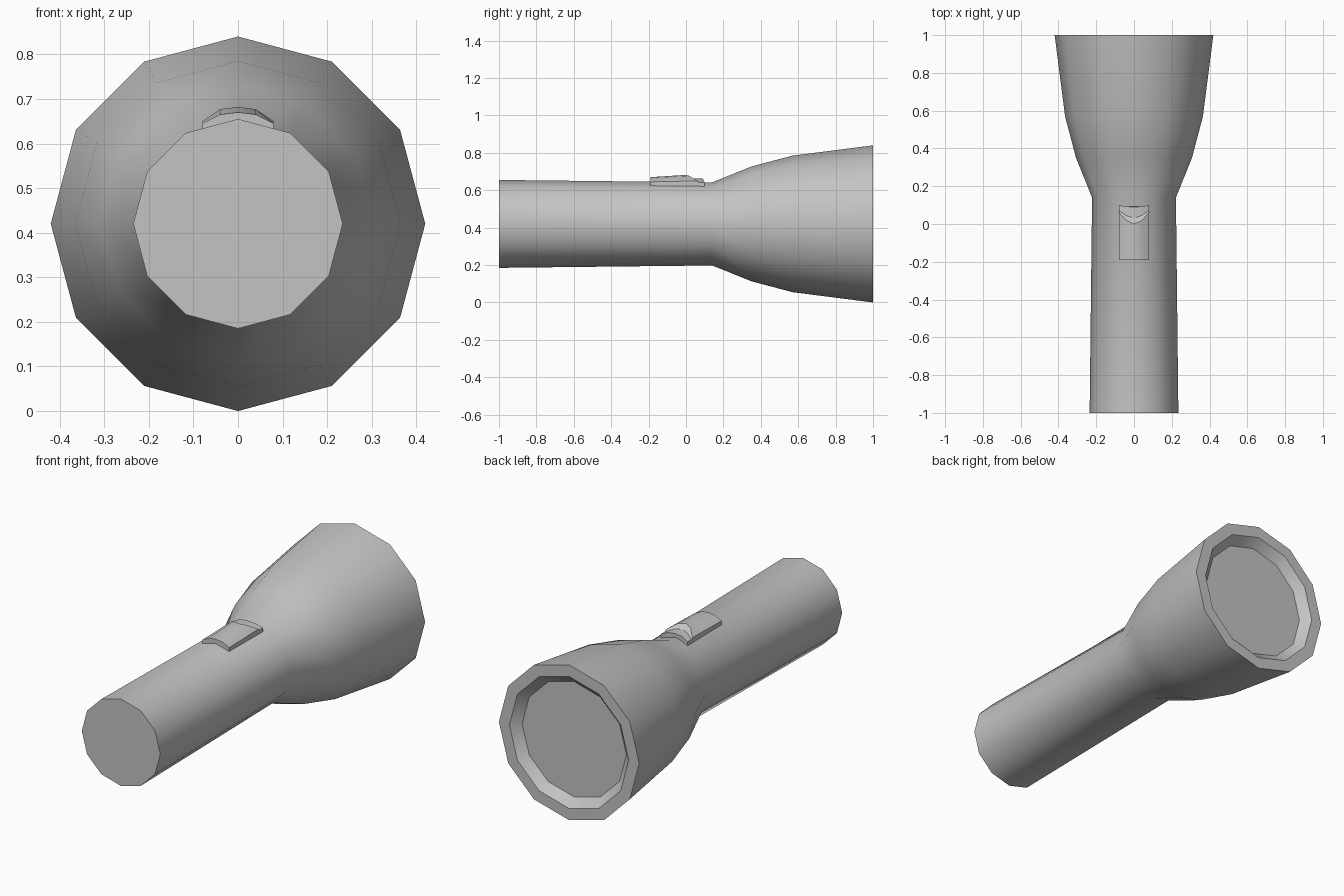
import bpy
import bmesh
from math import sin, cos, tau, radians

SIDES = 12
AXIS_Z = 0.42

if "Cube" in bpy.data.objects:
    bpy.data.objects.remove(bpy.data.objects["Cube"], do_unlink=True)

grey = bpy.data.materials.new("plain grey")
grey.use_nodes = True
colour = (0.55, 0.55, 0.55, 1)
grey.diffuse_color = colour
grey.node_tree.nodes["Principled BSDF"].inputs["Base Color"].default_value = colour


def loft(name, rings):
    """Skin closed rings of points and cap both ends."""
    bm = bmesh.new()
    loops = [[bm.verts.new(p) for p in ring] for ring in rings]
    n = len(loops[0])
    for a, b in zip(loops, loops[1:]):
        for i in range(n):
            j = (i + 1) % n
            bm.faces.new((a[i], a[j], b[j], b[i]))
    bm.faces.new(loops[0])
    bm.faces.new(loops[-1])
    bmesh.ops.recalc_face_normals(bm, faces=bm.faces)
    mesh = bpy.data.meshes.new(name)
    bm.to_mesh(mesh)
    bm.free()
    mesh.materials.append(grey)
    obj = bpy.data.objects.new(name, mesh)
    bpy.context.collection.objects.link(obj)
    bpy.ops.object.select_all(action="DESELECT")
    obj.select_set(True)
    bpy.context.view_layer.objects.active = obj
    bpy.ops.object.shade_smooth_by_angle(angle=radians(35))
    return obj


def circle(y, r):
    return [(r * sin(tau * i / SIDES), y, AXIS_Z + r * cos(tau * i / SIDES))
            for i in range(SIDES)]


# Handle, flared head, rim and recessed lens as one turned profile
profile = [(-1, 0.235), (0.14, 0.222), (0.35, 0.307), (0.57, 0.365),
           (1, 0.42), (1, 0.357), (0.955, 0.312)]
loft("torch_body", [circle(y, r) for y, r in profile])


# Arched sliding switch: each station gives (y, z) at the middle, shoulder, edge
def switch_ring(middle, shoulder, edge):
    half = [(0.08, edge), (0.04, shoulder)]
    top = [(x, *p) for x, p in half] + [(0, *middle)]
    top += [(-x, *p) for x, p in reversed(half)]
    base = [(x, y, 0.61) for x, y, z in reversed(top)]
    return top + base


stations = [
    ((-0.19, 0.67), (-0.19, 0.665), (-0.19, 0.645)),
    ((0.0, 0.682), (0.018, 0.677), (0.06, 0.65)),
    ((0.03, 0.662), (0.045, 0.658), (0.07, 0.642)),
    ((0.09, 0.662), (0.092, 0.658), (0.1, 0.642)),
]
loft("switch", [switch_ring(*[(y, z) for y, z in s]) for s in stations])
